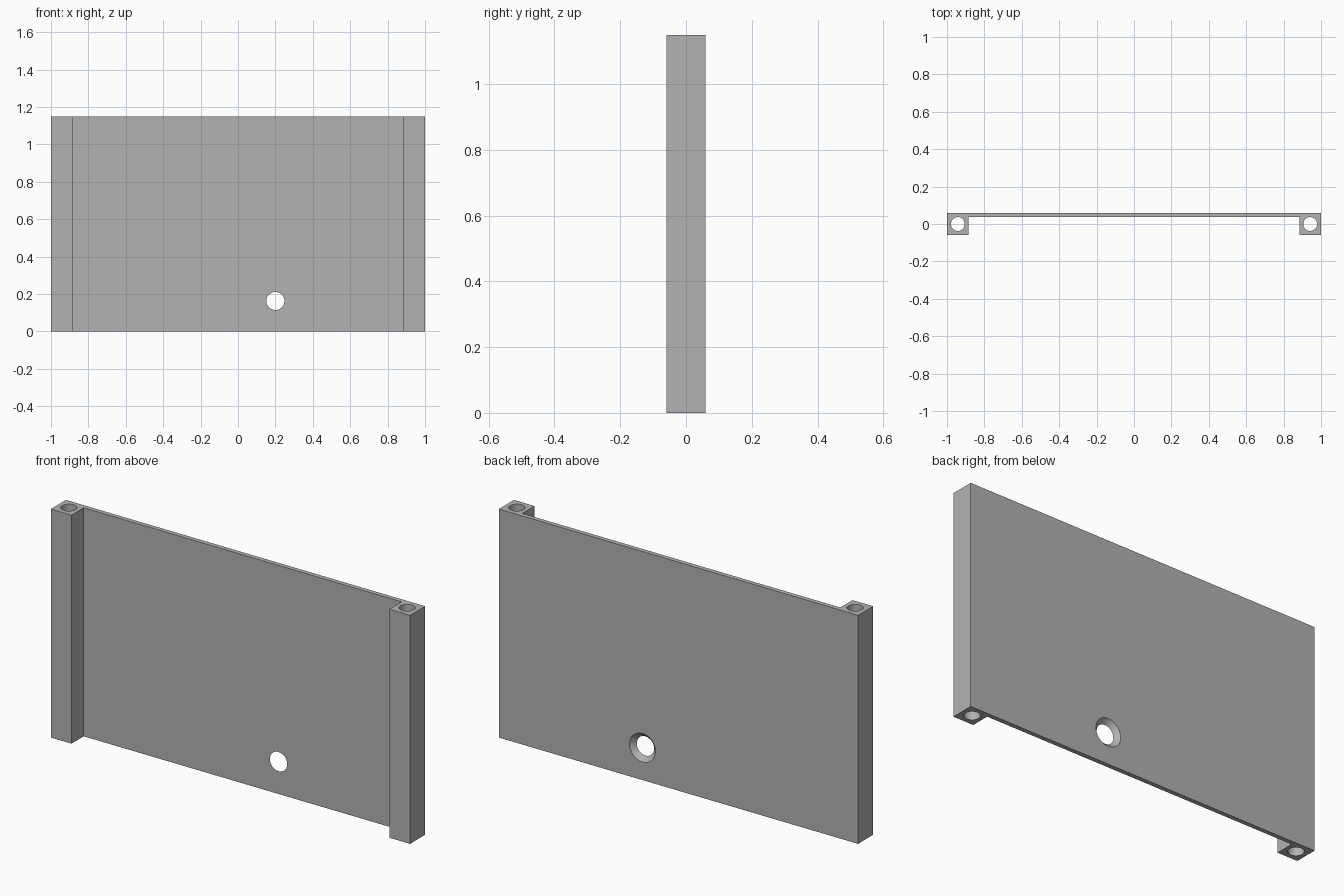
import bpy, bmesh, math
from mathutils import Matrix, Vector

cube = bpy.data.objects.get("Cube")
if cube:
    bpy.data.objects.remove(cube, do_unlink=True)

HEIGHT = 1.15
DEPTH = 0.06        # half depth of the posts
POST = 0.885        # inner edge of the posts
PANEL = 0.037       # front face of the panel

grey = bpy.data.materials.new("plain_grey")
grey.use_nodes = True
grey.diffuse_color = (0.448, 0.448, 0.448, 1)
grey.node_tree.nodes["Principled BSDF"].inputs["Base Color"].default_value = grey.diffuse_color


def make_object(name, bm):
    bmesh.ops.recalc_face_normals(bm, faces=bm.faces)
    mesh = bpy.data.meshes.new(name)
    bm.to_mesh(mesh)
    bm.free()
    mesh.materials.append(grey)
    obj = bpy.data.objects.new(name, mesh)
    bpy.context.collection.objects.link(obj)
    return obj


def cutter(name, front_radius, back_radius, length, matrix):
    bm = bmesh.new()
    bmesh.ops.create_cone(bm, cap_ends=True, segments=48, radius1=front_radius,
                          radius2=back_radius, depth=length, matrix=matrix)
    obj = make_object(name, bm)
    obj.hide_render = True
    return obj


# Panel with a square post at each end, from one mirrored outline
half = [(1, DEPTH), (1, -DEPTH), (POST, -DEPTH), (POST, PANEL)]
outline = half + [(-x, y) for x, y in reversed(half)]
bm = bmesh.new()
base = bm.faces.new([bm.verts.new((x, y, 0)) for x, y in outline])
grown = bmesh.ops.extrude_face_region(bm, geom=[base])
top = [v for v in grown["geom"] if isinstance(v, bmesh.types.BMVert)]
bmesh.ops.translate(bm, verts=top, vec=Vector((0, 0, HEIGHT)))
panel = make_object("panel_with_posts", bm)

# Bores running the full height of the posts
cutters = [cutter(side + "_bore_cutter", 0.037, 0.037, HEIGHT + 0.2,
                  Matrix.Translation((x, 0, HEIGHT / 2)))
           for side, x in (("left", 0.942), ("right", -0.942))]

# Countersunk hole, wider at the back
cutters.append(cutter("countersink_cutter", 0.038, 0.082, 0.043,
                      Matrix.Translation((0.2, 0.0485, 0.163))
                      @ Matrix.Rotation(-math.pi / 2, 4, "X")))

bpy.ops.object.select_all(action="DESELECT")
panel.select_set(True)
bpy.context.view_layer.objects.active = panel
for tool in cutters:
    cut = panel.modifiers.new(tool.name, "BOOLEAN")
    cut.operation = "DIFFERENCE"
    cut.solver = "EXACT"
    cut.object = tool
    bpy.ops.object.modifier_apply(modifier=cut.name)
    bpy.data.objects.remove(tool, do_unlink=True)

bpy.ops.object.shade_smooth_by_angle(angle=math.radians(30))
